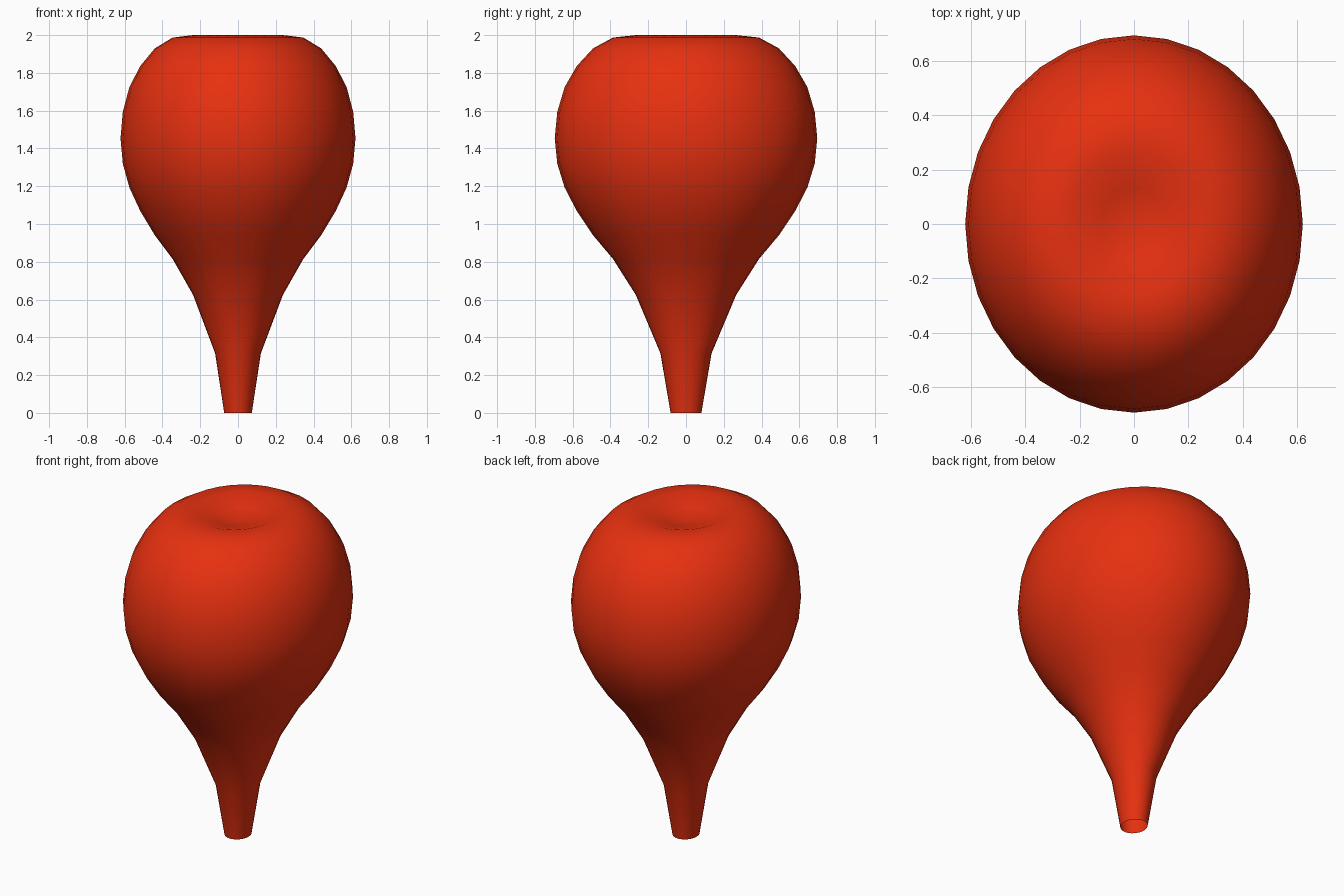
import bpy, bmesh, math

if "Cube" in bpy.data.objects:
    bpy.data.objects.remove(bpy.data.objects["Cube"])

SEGMENTS = 32
DEPTH = 0.695 / 0.622   # section is an ellipse, deeper than wide

# Profile (half width, height) from the open neck up to the rim of the dimple
PROFILE = [(0.073, 0), (0.121, 0.315), (0.238, 0.625), (0.346, 0.815),
           (0.44, 0.94), (0.517, 1.068), (0.575, 1.193), (0.61, 1.32),
           (0.622, 1.453), (0.61, 1.593), (0.575, 1.725), (0.517, 1.837),
           (0.44, 1.93), (0.346, 1.987), (0.238, 2.0), (0.121, 1.96)]
DIMPLE_Z = 1.935

bm = bmesh.new()


def ring(r, z):
    return [bm.verts.new((r * math.cos(2 * math.pi * i / SEGMENTS),
                          r * DEPTH * math.sin(2 * math.pi * i / SEGMENTS), z))
            for i in range(SEGMENTS)]


# Bulb wall
rings = [ring(r, z) for r, z in PROFILE]
for low, high in zip(rings, rings[1:]):
    for i in range(SEGMENTS):
        j = (i + 1) % SEGMENTS
        bm.faces.new((low[i], low[j], high[j], high[i]))

# Bottom of the dimple on top
centre = bm.verts.new((0, 0, DIMPLE_Z))
for i in range(SEGMENTS):
    bm.faces.new((rings[-1][i], rings[-1][(i + 1) % SEGMENTS], centre))

for f in bm.faces:
    f.smooth = True
mesh = bpy.data.meshes.new("bulb")
bm.to_mesh(mesh)
bm.free()
bulb = bpy.data.objects.new("bulb", mesh)
bpy.context.collection.objects.link(bulb)

red = bpy.data.materials.new("red")
red.diffuse_color = (0.8, 0.03, 0.005, 1)
red.use_nodes = True
red.node_tree.nodes["Principled BSDF"].inputs["Base Color"].default_value = red.diffuse_color
mesh.materials.append(red)
